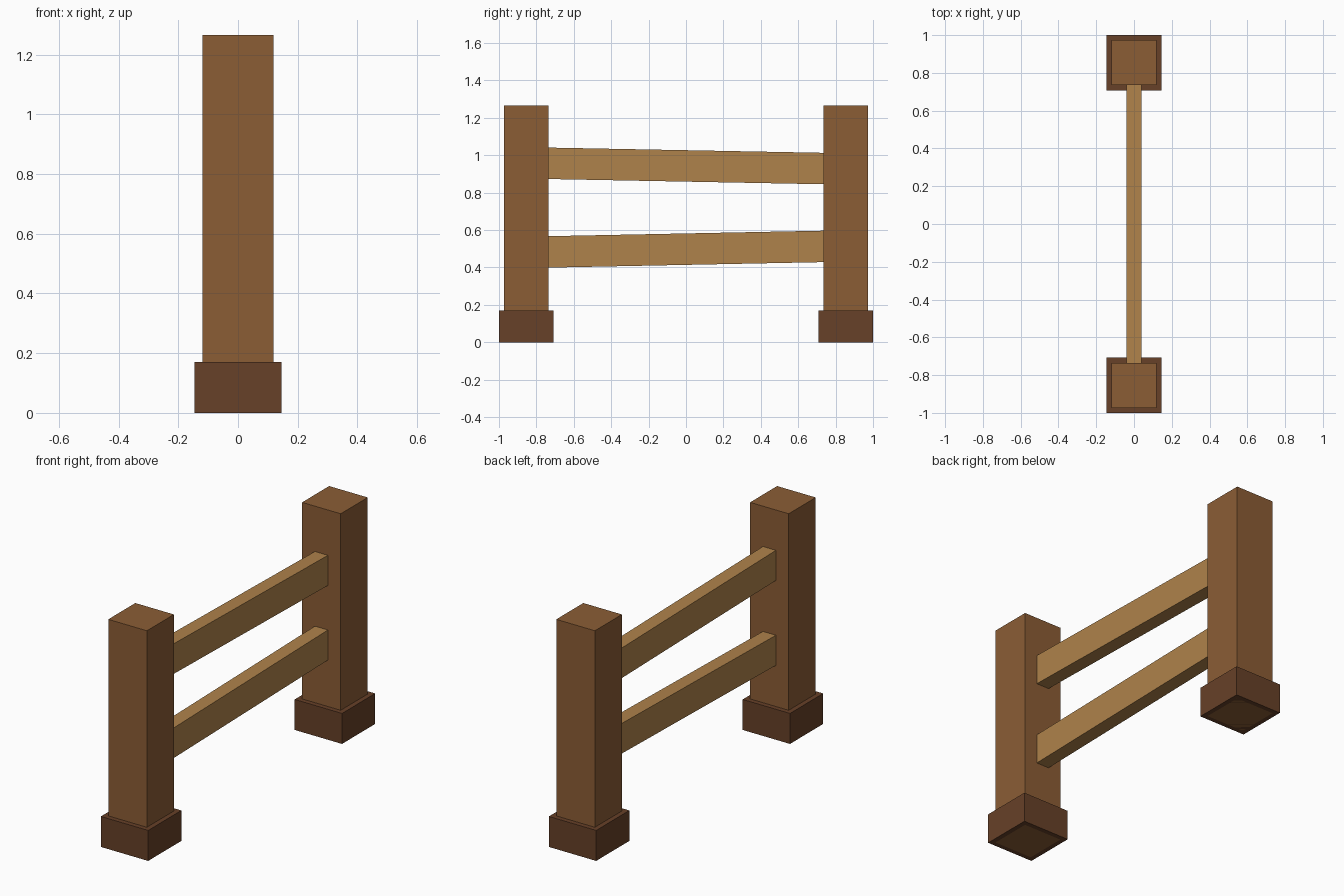
import bpy

if "Cube" in bpy.data.objects:
    bpy.data.objects.remove(bpy.data.objects["Cube"])


def material(name, rgb):
    m = bpy.data.materials.new(name)
    m.diffuse_color = (*rgb, 1)
    m.use_nodes = True
    m.node_tree.nodes["Principled BSDF"].inputs["Base Color"].default_value = m.diffuse_color
    return m


def box(name, center, size, mat, tilt=0.0):
    bpy.ops.mesh.primitive_cube_add(size=1, location=center)
    ob = bpy.context.object
    ob.name = name
    ob.scale = size
    bpy.ops.object.transform_apply(location=False, rotation=False, scale=True)
    ob.rotation_euler.x = tilt
    ob.data.materials.append(mat)
    return ob


post_wood = material("post_wood", (0.26, 0.11, 0.036))
base_wood = material("base_wood", (0.135, 0.052, 0.021))
rail_wood = material("rail_wood", (0.43, 0.225, 0.07))

# Posts with square footings at both ends
POST_Y, POST_H, BASE_H = 0.854, 1.266, 0.17
for side, sign in (("front", -1), ("back", 1)):
    box(f"{side}_post", (0, sign * POST_Y, POST_H / 2), (0.238, 0.238, POST_H), post_wood)
    box(f"{side}_footing", (0, sign * POST_Y, BASE_H / 2), (0.292, 0.292, BASE_H), base_wood)

# Slightly tilted rails running into the posts
for name, z, tilt in (("upper_rail", 0.943, -0.019), ("lower_rail", 0.498, 0.02)):
    box(name, (0, 0, z), (0.08, 1.52, 0.168), rail_wood, tilt)
